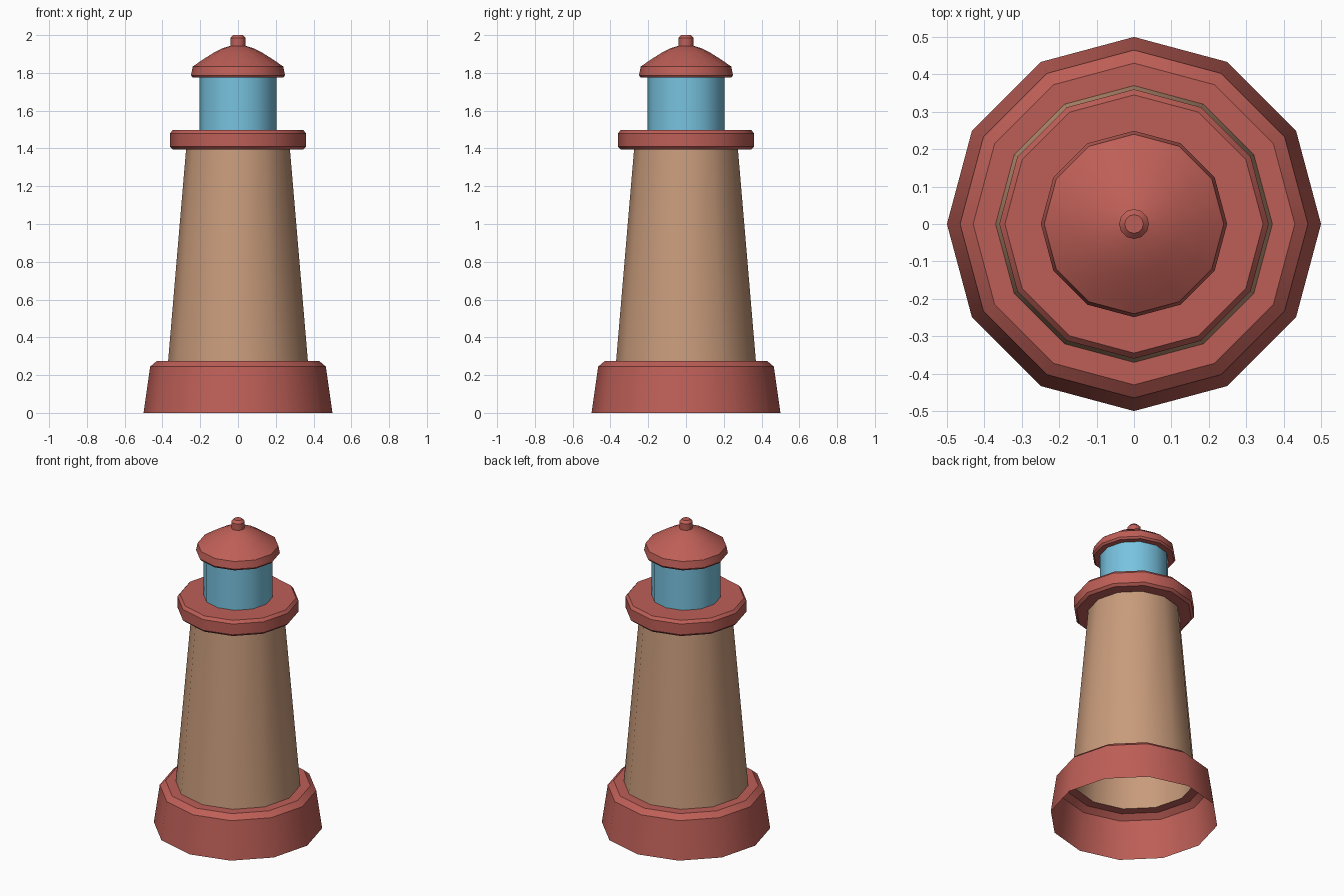
import bpy, bmesh, math

if "Cube" in bpy.data.objects:
    bpy.data.objects.remove(bpy.data.objects["Cube"])

SIDES = 12


def material(name, color):
    m = bpy.data.materials.new(name)
    m.diffuse_color = (*color, 1.0)
    m.use_nodes = True
    m.node_tree.nodes["Principled BSDF"].inputs["Base Color"].default_value = m.diffuse_color
    return m


def lathe(name, profile, mat):
    """Revolve (radius, z) points, listed bottom to top, around z; radius 0 closes the top."""
    bm = bmesh.new()
    rings = []
    for r, z in profile:
        if r == 0:
            rings.append([bm.verts.new((0, 0, z))] * SIDES)
        else:
            rings.append([bm.verts.new((r * math.cos(math.tau * i / SIDES),
                                        r * math.sin(math.tau * i / SIDES), z))
                          for i in range(SIDES)])
    for low, high in zip(rings, rings[1:]):
        for i in range(SIDES):
            j = (i + 1) % SIDES
            corners = [low[i], low[j], high[j], high[i]]
            bm.faces.new(list(dict.fromkeys(corners)))
    mesh = bpy.data.meshes.new(name)
    bm.to_mesh(mesh)
    bm.free()
    mesh.materials.append(mat)
    ob = bpy.data.objects.new(name, mesh)
    bpy.context.collection.objects.link(ob)
    bpy.ops.object.select_all(action='DESELECT')
    ob.select_set(True)
    bpy.context.view_layer.objects.active = ob
    bpy.ops.object.shade_smooth_by_angle(angle=math.radians(33))
    return ob


red = material("brick red", (0.515, 0.114, 0.095))
tan = material("sandy tan", (0.578, 0.328, 0.198))
blue = material("glass blue", (0.188, 0.546, 0.745))

# Flared base, open underneath
lathe("base", [(0.5, 0), (0.465, 0.245), (0.43, 0.275), (0.37, 0.275)], red)

# Tapered tower
lathe("tower", [(0.37, 0.275), (0.275, 1.395)], tan)

# Gallery ring with chamfered rims
lathe("gallery", [(0.275, 1.395), (0.345, 1.395), (0.36, 1.41),
                  (0.36, 1.48), (0.345, 1.498), (0.205, 1.498)], red)

# Lantern room
lathe("lantern", [(0.205, 1.498), (0.205, 1.775)], blue)

# Domed roof with overhanging eave
lathe("roof", [(0.205, 1.775), (0.24, 1.775), (0.249, 1.787), (0.24, 1.833),
               (0.19, 1.868), (0.13, 1.906), (0.08, 1.931), (0.04, 1.943)], red)

# Finial knob
lathe("finial", [(0.04, 1.943), (0.04, 1.985), (0.025, 2.0), (0, 2.0)], red)
